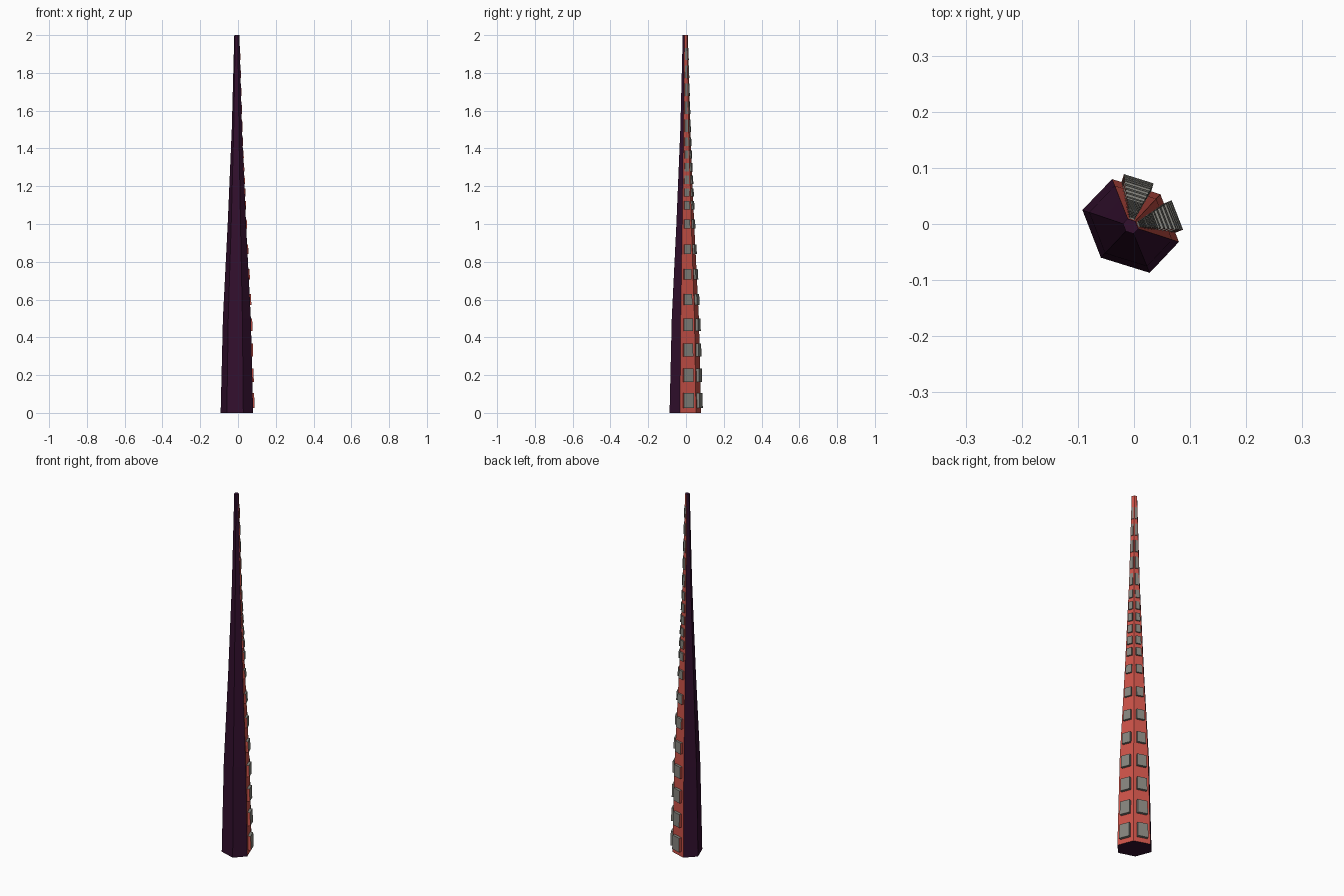
import bpy
import bmesh
from mathutils import Vector

cube = bpy.data.objects.get("Cube")
if cube:
    bpy.data.objects.remove(cube)


def material(name, color):
    mat = bpy.data.materials.new(name)
    mat.use_nodes = True
    mat.diffuse_color = (*color, 1)
    mat.node_tree.nodes["Principled BSDF"].inputs["Base Color"].default_value = (*color, 1)
    return mat


purple = material("dark purple", (0.032, 0.005, 0.027))
red = material("coral red", (0.60, 0.085, 0.065))
gray = material("warm gray", (0.235, 0.23, 0.205))

# Six-sided cross-section about a slightly offset axis, and its taper by height
AXIS = Vector((-0.006, -0.004, 0))
SECTION = [Vector(p) for p in (
    (0.086, -0.028, 0), (0.053, 0.057, 0), (-0.033, 0.084, 0),
    (-0.086, 0.029, 0), (-0.053, -0.056, 0), (0.034, -0.083, 0))]
TAPER = [(0, 1), (0.5, 0.86), (1, 0.565), (1.5, 0.315), (2, 0.16)]


def scale_at(z):
    for (z0, s0), (z1, s1) in zip(TAPER, TAPER[1:]):
        if z <= z1:
            return s0 + (s1 - s0) * (z - z0) / (z1 - z0)
    return TAPER[-1][1]


def finish(name, bm, mats):
    bmesh.ops.recalc_face_normals(bm, faces=bm.faces)
    mesh = bpy.data.meshes.new(name)
    bm.to_mesh(mesh)
    bm.free()
    for mat in mats:
        mesh.materials.append(mat)
    obj = bpy.data.objects.new(name, mesh)
    bpy.context.collection.objects.link(obj)
    return obj


# Tapered arm: the first two sides are the red underside
bm = bmesh.new()
rings = [[bm.verts.new(AXIS + p * s + Vector((0, 0, z))) for p in SECTION] for z, s in TAPER]
for low, high in zip(rings, rings[1:]):
    for i in range(6):
        j = (i + 1) % 6
        face = bm.faces.new((low[i], low[j], high[j], high[i]))
        face.material_index = 1 if i < 2 else 0
bm.faces.new(rings[0])
bm.faces.new(rings[-1])
finish("tentacle_arm", bm, [purple, red])

# Sucker heights: wide spacing low down, tight in the middle, longer near the tip
suckers = [(0.066 + 0.1335 * i, 0.078 - 0.0045 * i) for i in range(8)]
suckers += [(1.1 + 0.067 * i, 0.044) for i in range(6)]
suckers += [(1.52 + 0.095 * i, 0.066) for i in range(5)]


def add_sucker(bm, a, b, z, height, outer_first):
    """Square pad standing off the side that runs from corner a to corner b."""
    normal = Vector((b.y - a.y, a.x - b.x, 0)).normalized()

    def corner(u, h, out):
        s = scale_at(h)
        return bm.verts.new(AXIS + (a.lerp(b, u) + normal * out) * s + Vector((0, 0, h)))

    ends = [(u, h) for u, h in ((0.19, z - height / 2), (0.81, z - height / 2),
                                (0.81, z + height / 2), (0.19, z + height / 2))]
    base = [corner(u, h, -0.004) for u, h in ends]
    pad = [corner(u, h, 0.0155) for u, h in ends]
    bm.faces.new(pad)
    bm.faces.new(base)
    for i in range(4):
        j = (i + 1) % 4
        wall = bm.faces.new((base[i], base[j], pad[j], pad[i]))
        # The wall turned towards the purple back is red
        wall.material_index = 1 if i == (3 if outer_first else 1) else 0


for name, side in (("left_suckers", 0), ("back_suckers", 1)):
    bm = bmesh.new()
    for z, height in suckers:
        add_sucker(bm, SECTION[side], SECTION[side + 1], z, height, side == 0)
    finish(name, bm, [gray, red])
